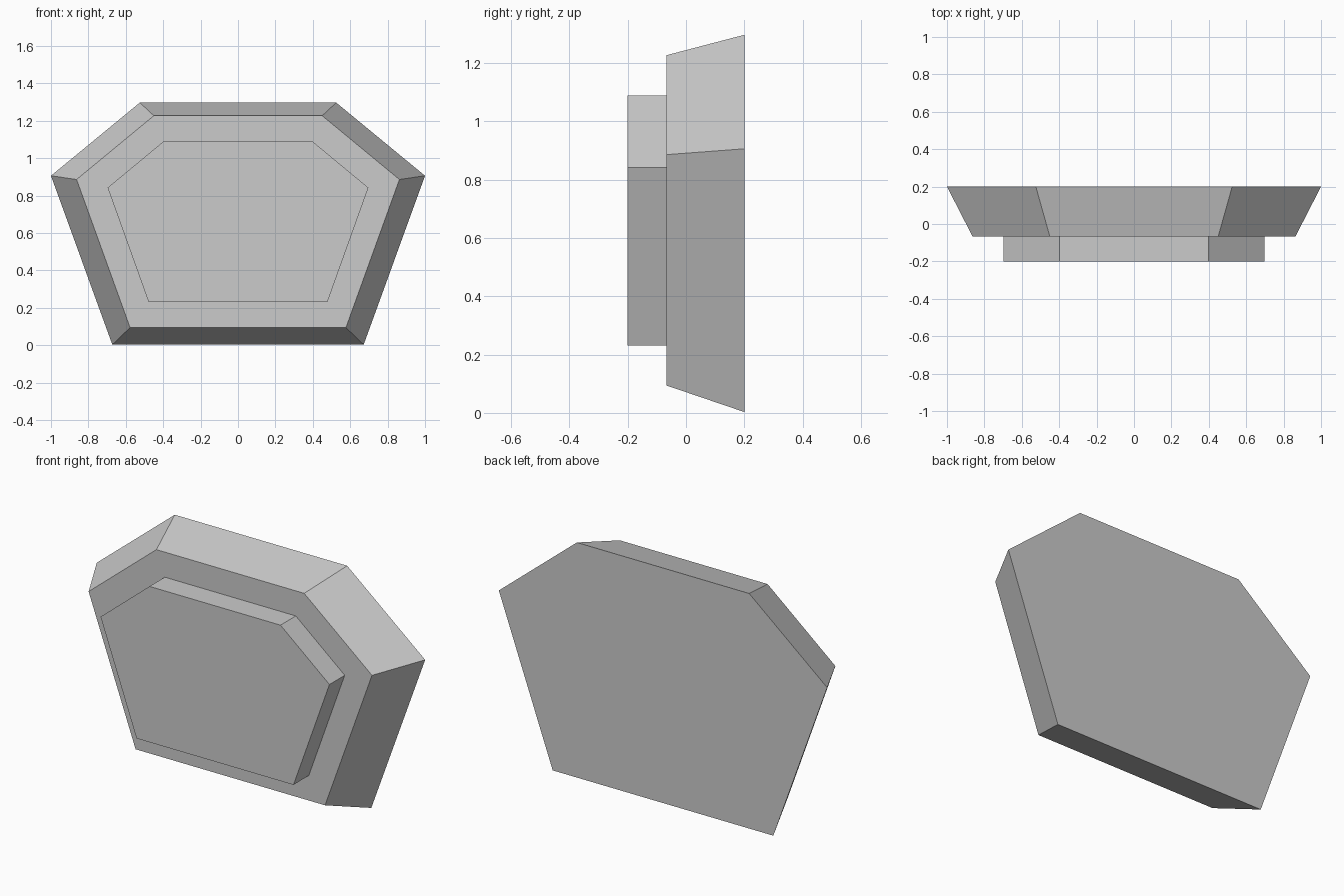
import bpy, bmesh

if "Cube" in bpy.data.objects:
    bpy.data.objects.remove(bpy.data.objects["Cube"])


def ring(bm, half, y):
    """Six-sided outline from its right-hand (x, z) points, mirrored in x."""
    outline = half + [(-x, z) for x, z in reversed(half)]
    return [bm.verts.new((x, y, z)) for x, z in outline]


def bridge(bm, a, b):
    for i in range(len(a)):
        j = (i + 1) % len(a)
        bm.faces.new((a[i], a[j], b[j], b[i]))


# right-hand corners of each outline, bottom to top
back = [(0.672, 0.003), (1.0, 0.906), (0.525, 1.297)]
bevel = [(0.577, 0.094), (0.863, 0.886), (0.45, 1.227)]
plate = [(0.478, 0.231), (0.697, 0.842), (0.399, 1.089)]

bm = bmesh.new()
# tapered body, flat ledge, then straight raised front plate
rings = [ring(bm, back, 0.2), ring(bm, bevel, -0.067),
         ring(bm, plate, -0.067), ring(bm, plate, -0.2)]
for a, b in zip(rings, rings[1:]):
    bridge(bm, a, b)
bm.faces.new(rings[0])
bm.faces.new(rings[-1])
bmesh.ops.recalc_face_normals(bm, faces=bm.faces)

mesh = bpy.data.meshes.new("stepped_hexagonal_block")
bm.to_mesh(mesh)
bm.free()
block = bpy.data.objects.new("stepped_hexagonal_block", mesh)
bpy.context.collection.objects.link(block)
